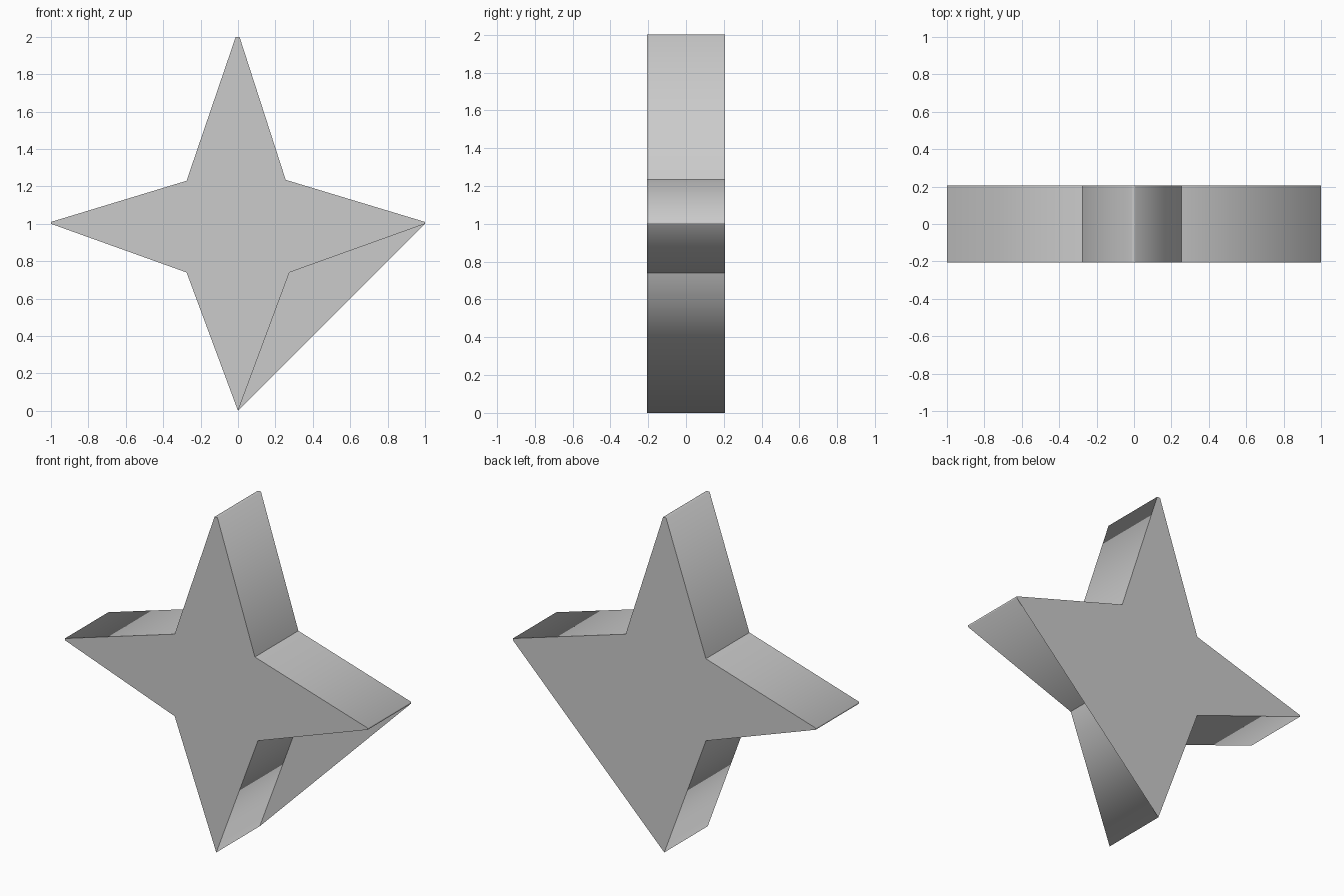
import bpy, bmesh

if "Cube" in bpy.data.objects:
    bpy.data.objects.remove(bpy.data.objects["Cube"])

HALF = 0.205
# Star outline (x, z), anticlockwise seen from the front
outline = [(0, 0), (0.275, 0.74), (1, 1.0), (1, 1.01), (0.255, 1.235),
           (0.008, 2), (-0.012, 2), (-0.275, 1.23), (-1, 1.01), (-1, 1.0),
           (-0.275, 0.74)]
INNER = (1, 4, 7, 10)   # notch corners, kept sharp
COVERED = 1             # notch that the back plate spans over

bm = bmesh.new()
front = [bm.verts.new((x, -HALF, z)) for x, z in outline]
back = [bm.verts.new((x, HALF, z)) for x, z in outline]

# Front plate, and back plate that skips the covered notch
caps = [bm.faces.new(front),
        bm.faces.new([v for i, v in enumerate(back) if i != COVERED][::-1])]

# Side walls, smooth around the tips
n = len(outline)
for i in range(n):
    j = (i + 1) % n
    bm.faces.new((front[j], front[i], back[i], back[j])).smooth = True

# Hard edges around the plates and in the notches
for cap in caps:
    for e in cap.edges:
        e.smooth = False
for i in INNER:
    bm.edges.get((front[i], back[i])).smooth = False

mesh = bpy.data.meshes.new("four_point_star")
bm.to_mesh(mesh)
bm.free()
star = bpy.data.objects.new("four_point_star", mesh)
bpy.context.collection.objects.link(star)
